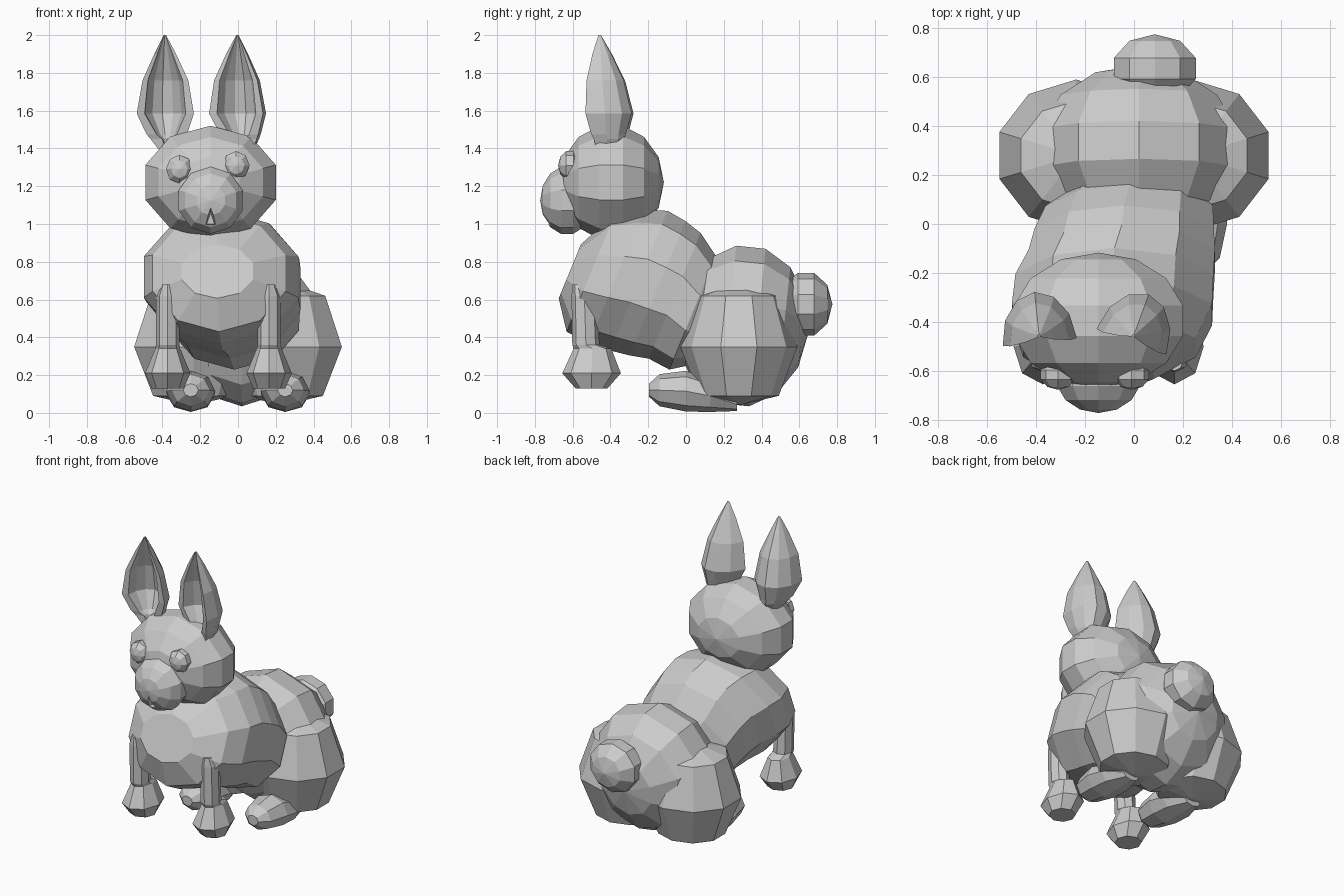
import bpy, bmesh
from math import sin, cos, pi, radians
from mathutils import Vector, Matrix

if "Cube" in bpy.data.objects:
    bpy.data.objects.remove(bpy.data.objects["Cube"])


def make(name, bm):
    bmesh.ops.remove_doubles(bm, verts=bm.verts, dist=0.0005)
    bmesh.ops.recalc_face_normals(bm, faces=bm.faces)
    me = bpy.data.meshes.new(name)
    bm.to_mesh(me)
    bm.free()
    ob = bpy.data.objects.new(name, me)
    bpy.context.collection.objects.link(ob)
    return ob


def skin(name, loops):
    """Bridge equal-sized point loops and cap both ends."""
    bm = bmesh.new()
    rows = [[bm.verts.new(p) for p in loop] for loop in loops]
    n = len(rows[0])
    for a, b in zip(rows, rows[1:]):
        for i in range(n):
            j = (i + 1) % n
            bm.faces.new((a[i], a[j], b[j], b[i]))
    bm.faces.new(rows[0])
    bm.faces.new(rows[-1])
    return make(name, bm)


def ring(c, u, v, n=10):
    c, u, v = Vector(c), Vector(u), Vector(v)
    return [c + u * cos(pi / 2 + 2 * pi * i / n) + v * sin(pi / 2 + 2 * pi * i / n)
            for i in range(n)]


def ball(name, c, r, n=10, bands=7, tilt=0):
    """Faceted ellipsoid with poles along Y, optionally pitched about X."""
    bm = bmesh.new()
    rows = []
    for k in range(bands + 1):
        t = -pi / 2 + pi * k / bands
        s, h = cos(t), sin(t)
        loop = ring((0, r[1] * h, 0), (r[0] * s, 0, 0), (0, 0, r[2] * s), n)
        rows.append([bm.verts.new(p) for p in (loop if 0 < k < bands else loop[:1])])
    for a, b in zip(rows, rows[1:]):
        for i in range(n):
            j = (i + 1) % n
            if len(a) == 1:
                bm.faces.new((a[0], b[j], b[i]))
            elif len(b) == 1:
                bm.faces.new((a[i], a[j], b[0]))
            else:
                bm.faces.new((a[i], a[j], b[j], b[i]))
    bm.transform(Matrix.Translation(c) @ Matrix.Rotation(radians(tilt), 4, 'X'))
    return make(name, bm)


# Torso: tilted rings from chest to hip (x, y, z, half width, half height)
torso = [(-.11, -.615, .75, .20, .155), (-.10, -.505, .74, .37, .335),
         (-.09, -.37, .72, .43, .38), (-.08, -.25, .70, .425, .40),
         (-.05, -.15, .66, .40, .385), (-.04, -.06, .62, .385, .36),
         (-.02, .035, .53, .36, .325), (.02, .2, .46, .2, .2)]
skin("torso", [ring((x, y, z), (w, 0, 0), (0, .38 * h, .925 * h))
               for x, y, z, w, h in torso])

# Rump, tail and haunches
ball("rump", (.02, .3, .46), (.43, .35, .43), tilt=-6)
ball("tail", (.085, .635, .575), (.185, .14, .175), bands=5)
haunch = [(.045, .06), (.09, .68), (.35, 1), (.62, .72), (.69, .06)]
for side, s in (("left", -1), ("right", 1)):
    skin("haunch_" + side, [ring((.236 * s, .28, z), (.33 * k, 0, 0), (0, .31 * k, 0))
                            for z, k in haunch])
    # Hind feet: long and blunt, tapering down to the back
    foot = [(-.195, .12, .04, .035), (-.14, .12, .10, .085), (0, .115, .13, .108),
            (.13, .09, .125, .085), (.27, .045, .06, .035)]
    skin("hind_foot_" + side, [ring((.25 * s, y, z), (w, 0, 0), (0, 0, h), 8)
                               for y, z, w, h in foot])

# Front legs with flared paws (z, half width, half depth, y)
leg = [(.13, .085, .085, -.50), (.21, .12, .155, -.50), (.34, .066, .10, -.495),
       (.36, .062, .072, -.53), (.62, .062, .068, -.538), (.68, .035, .04, -.56)]
for side, x in (("left", -.372), ("right", .165)):
    skin("front_leg_" + side, [ring((x, y, z), (w, 0, 0), (0, d, 0), 8)
                               for z, w, d, y in leg])

# Head, eyes and snout
ball("head", (-.145, -.395, 1.22), (.372, .278, .308))
ball("eye_left", (-.31, -.615, 1.29), (.075, .062, .08), n=8, bands=5)
ball("eye_right", (-.01, -.615, 1.31), (.075, .062, .08), n=8, bands=5)
snout = ball("snout", (-.145, -.63, 1.125), (.182, .142, .182))

# Mouth notch
cutter = skin("mouth_cutter", [
    [(-.145 + x, -.80, z) for x, z in ((0, 1.1), (-.045, .99), (.045, .99))],
    [(-.145 + x, -.70, z) for x, z in ((0, 1.06), (-.02, 1.0), (.02, 1.0))]])
cutter.hide_render = True
cutter.hide_viewport = True
cut = snout.modifiers.new("mouth", 'BOOLEAN')
cut.operation = 'DIFFERENCE'
cut.object = cutter

# Ears: U-shaped sections, open at the front (z, half width, depth, front y, sideways shift, hollow)
ear = [(1.36, .035, .06, .01, .03, .3), (1.45, .09, .14, .0, .015, .3),
       (1.475, .108, .155, -.01, .01, .5), (1.585, .152, .205, -.03, 0, .72),
       (1.76, .122, .165, -.035, 0, .76), (1.9, .058, .085, -.025, 0, .7),
       (2.0, .006, .012, -.01, 0, .5)]
arc = [pi * i / 6 for i in range(7)]
for side, x, turn in (("left", -.388, 6), ("right", 0, -20)):
    rot = Matrix.Rotation(radians(turn), 3, 'Z')
    loops = []
    for z, w, d, y, dx, k in ear:
        pts = [(w * cos(t), y + d * sin(t)) for t in arc]
        pts += [(k * w * cos(t), y + .005 + k * d * sin(t)) for t in reversed(arc)]
        loops.append([rot @ Vector((px + dx, py, 0)) + Vector((x, -.452, z))
                      for px, py in pts])
    skin("ear_" + side, loops)
